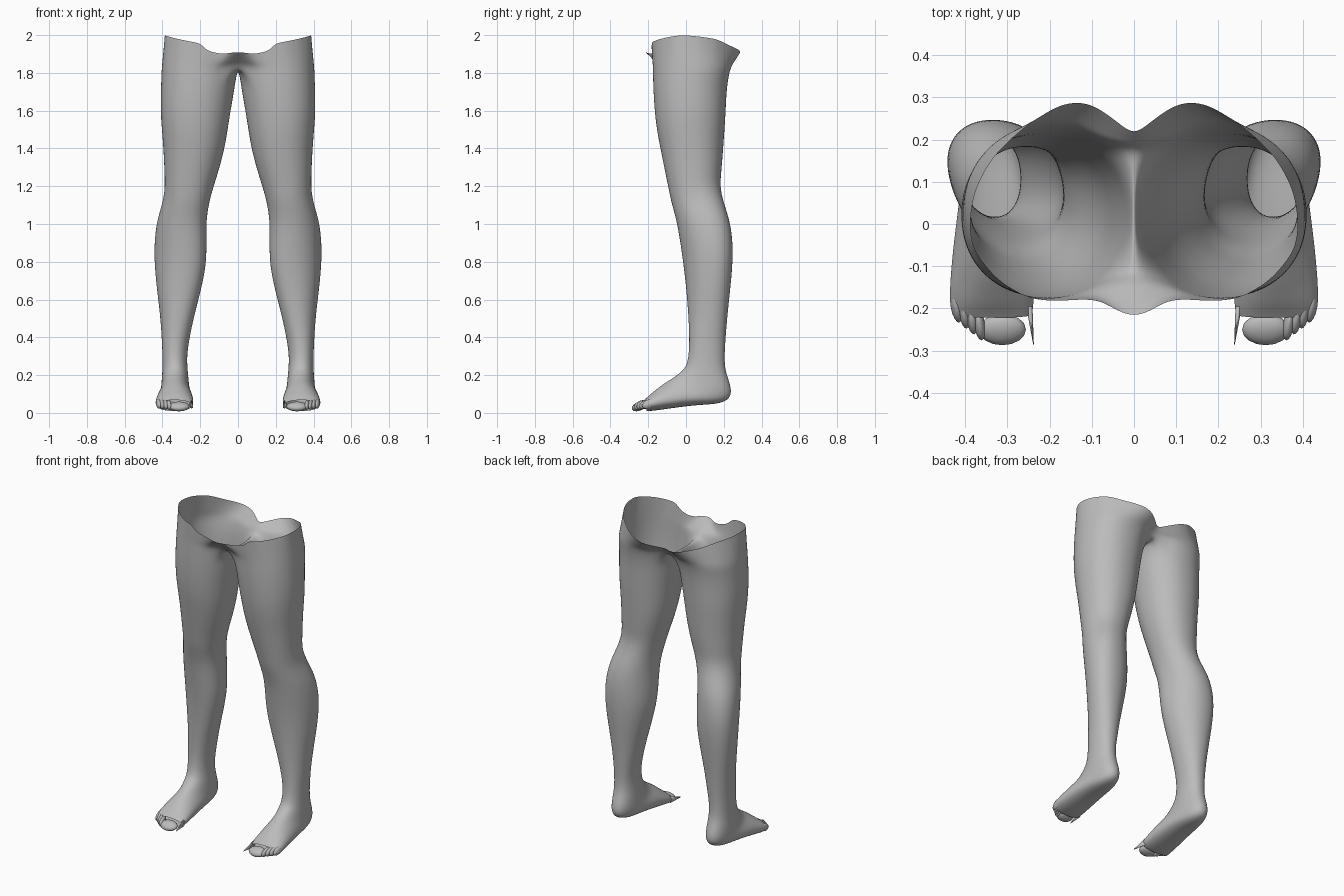
import bpy, bmesh, math
from mathutils import Vector

if "Cube" in bpy.data.objects:
    bpy.data.objects.remove(bpy.data.objects["Cube"])

N = 32      # points around a leg
A = 4       # half width (in points) of the strip where the thighs touch

skin = bpy.data.materials.new("grey skin")
skin.diffuse_color = (0.5, 0.5, 0.5, 1)
skin.use_nodes = True
skin.node_tree.nodes["Principled BSDF"].inputs["Base Color"].default_value = skin.diffuse_color

# Leg sections: height, front y, back y, inner x, outer x, sideways lean of the back
LEG = [
    (1.76, -.175, .222, .012, .407, 0), (1.68, -.172, .214, .024, .410, 0),
    (1.58, -.165, .210, .042, .410, 0), (1.48, -.152, .203, .057, .402, 0),
    (1.38, -.132, .196, .075, .394, 0), (1.28, -.112, .188, .103, .390, 0),
    (1.20, -.095, .180, .128, .387, 0), (1.12, -.080, .197, .152, .396, .01),
    (1.02, -.050, .233, .170, .428, .02), (.90, -.030, .249, .170, .440, .03),
    (.78, -.013, .247, .172, .438, .03), (.65, .002, .234, .198, .427, .02),
    (.52, .012, .220, .231, .412, .01), (.40, .018, .210, .256, .404, 0),
    (.31, .015, .204, .270, .400, 0),
]
# Foot sections: instep y, z, heel/sole y, z, inner x, outer x
FOOT = [
    (.003, .250, .206, .235, .268, .400), (-.020, .222, .224, .180, .264, .402),
    (-.050, .198, .243, .120, .260, .405), (-.080, .178, .232, .070, .256, .408),
    (-.105, .163, .170, .047, .250, .415), (-.135, .142, .080, .043, .243, .424),
    (-.165, .118, -.020, .033, .238, .432), (-.190, .098, -.120, .018, .236, .437),
    (-.208, .080, -.185, .010, .238, .436), (-.222, .068, -.208, .010, .242, .430),
]
# Open waist edge, from back centre round the outside to front centre
RIM = [Vector(p) for p in (
    (0, .21, 1.87), (.05, .25, 1.885), (.10, .287, 1.90), (.17, .288, 1.92),
    (.26, .23, 1.945), (.33, .165, 1.978), (.375, .09, 1.99), (.392, 0, 2.0),
    (.378, -.07, 1.995), (.32, -.135, 1.98), (.25, -.178, 1.965), (.19, -.182, 1.955),
    (.17, -.182, 1.92), (.10, -.176, 1.90), (.06, -.185, 1.90), (.03, -.217, 1.91),
    (0, -.22, 1.91))]


def section(p, q, x0, x1, lean=0):
    """Rounded ring; point 0 is innermost, then back, outside, front."""
    mid, half = (p + q) / 2, (q - p) / 2
    ring = []
    for k in range(N):
        c, s = math.cos(k * math.tau / N), math.sin(k * math.tau / N)
        c, s = (math.copysign(abs(v) ** .93, v) for v in (c, s))
        yz = mid + half * s
        ring.append(Vector(((x0 + x1) / 2 - (x1 - x0) / 2 * c + lean * s, yz.x, yz.y)))
    return ring


def resample(path, count):
    """Evenly spaced points along a polyline."""
    d = [0]
    for a, b in zip(path, path[1:]):
        d.append(d[-1] + (b - a).length)
    out = []
    for i in range(count):
        t = d[-1] * i / (count - 1)
        j = max(k for k in range(len(path) - 1) if d[k] <= t + 1e-9)
        out.append(path[j].lerp(path[j + 1], min(1, (t - d[j]) / (d[j + 1] - d[j]))))
    return out


def finish(obj, levels):
    obj.data.materials.append(skin)
    m = obj.modifiers.new("both sides", 'MIRROR')
    m.merge_threshold = .001
    if levels:
        s = obj.modifiers.new("smooth", 'SUBSURF')
        s.levels = s.render_levels = levels
    for f in obj.data.polygons:
        f.use_smooth = True


# Crotch section: inner points flattened onto the centre line
crotch = section(Vector((-.176, 1.825)), Vector((.236, 1.825)), 0, .405)
for k, v in enumerate(crotch):
    s = math.sin(k * math.tau / N)
    if k <= A or k >= N - A:
        v.x = 0
        v.z += .03 * s * s
rings = [crotch]
for z, yf, yb, x0, x1, lean in LEG:
    rings.append(section(Vector((yf, z)), Vector((yb, z)), x0, x1, lean))
for yp, zp, yq, zq, x0, x1 in FOOT:
    rings.append(section(Vector((yp, zp)), Vector((yq, zq)), x0, x1))

# Legs: closed loft from crotch to toes
bm = bmesh.new()
loops = [[bm.verts.new(v) for v in r] for r in rings]
for up, low in zip(loops, loops[1:]):
    for k in range(N):
        j = (k + 1) % N
        bm.faces.new((up[k], up[j], low[j], low[k]))

# Hips: open band from the crotch section up to the waist edge
rim = resample(RIM, N - 2 * A + 1)
low = loops[0][A:N - A + 1]
base = [v.co.copy() for v in low]
for t in (.33, .67, 1):
    up = [bm.verts.new(b.lerp(r, t)) for b, r in zip(base, rim)]
    for k in range(len(up) - 1):
        bm.faces.new((up[k], up[k + 1], low[k + 1], low[k]))
    low = up
me = bpy.data.meshes.new("legs")
bm.to_mesh(me)
bm.free()
legs = bpy.data.objects.new("legs", me)
bpy.context.collection.objects.link(legs)
finish(legs, 2)


# Toes: centre, radii
def toe(name, centre, radii, turn=0):
    bpy.ops.mesh.primitive_uv_sphere_add(segments=16, ring_count=10)
    o = bpy.context.object
    o.name = name
    for v in o.data.vertices:
        x, y, z = (v.co[i] * radii[i] for i in range(3))
        v.co = Vector((x * math.cos(turn) - y * math.sin(turn) + centre[0],
                       x * math.sin(turn) + y * math.cos(turn) + centre[1],
                       z - .25 * -y + centre[2]))
    finish(o, 0)


toe("big_toe", (.312, -.250, .034), (.056, .037, .024))
for i in range(4):
    toe("small_toe_%d" % (i + 1), (.366 + .018 * i, -.238 + .014 * i, .042 + .002 * i),
        (.013, .038, .024), -.15)

# Thin sliver beside the big toe
bpy.ops.mesh.primitive_cone_add(vertices=10, radius1=1, radius2=.1, depth=2)
o = bpy.context.object
o.name = "toe_edge"
for v in o.data.vertices:
    t = (v.co.z + 1) / 2
    v.co = Vector((.248 - .01 * t + .008 * v.co.x, -.195 - .09 * t, .045 - .015 * t + .022 * v.co.y))
finish(o, 0)
